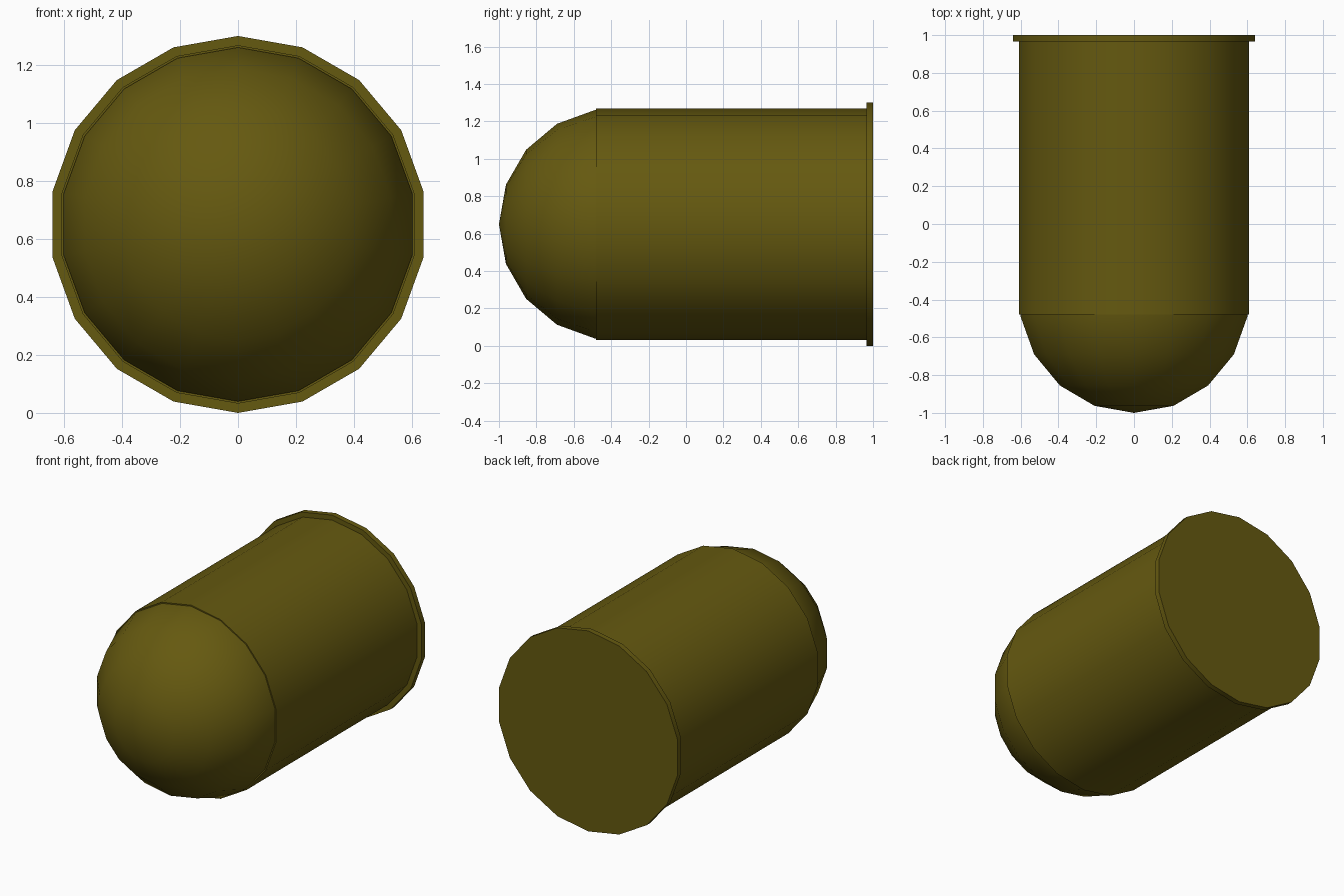
import bpy, bmesh, math

if "Cube" in bpy.data.objects:
    bpy.data.objects.remove(bpy.data.objects["Cube"])

SIDES = 18
AXIS_Z = 0.65

mat = bpy.data.materials.new("olive_paint")
mat.diffuse_color = (0.13, 0.10, 0.005, 1)
mat.use_nodes = True
mat.node_tree.nodes["Principled BSDF"].inputs["Base Color"].default_value = mat.diffuse_color


def lathe(name, profile):
    """Revolve (radius, y) points around the horizontal y axis; radius 0 ends are poles."""
    bm = bmesh.new()
    rings = []
    for r, y in profile:
        count = SIDES if r > 0 else 1
        rings.append([bm.verts.new((r * math.sin(2 * math.pi * i / SIDES), y,
                                    r * math.cos(2 * math.pi * i / SIDES)))
                      for i in range(count)])
    for a, b in zip(rings, rings[1:]):
        for i in range(SIDES):
            j = (i + 1) % SIDES
            if len(a) == 1:
                bm.faces.new((a[0], b[i], b[j]))
            elif len(b) == 1:
                bm.faces.new((a[i], a[j], b[0]))
            else:
                bm.faces.new((a[i], a[j], b[j], b[i]))
    # flat caps on open ends
    for ring in (rings[0], rings[-1]):
        if len(ring) > 1:
            bm.faces.new(ring)
    bmesh.ops.recalc_face_normals(bm, faces=bm.faces)
    mesh = bpy.data.meshes.new(name)
    bm.to_mesh(mesh)
    bm.free()
    mesh.materials.append(mat)
    obj = bpy.data.objects.new(name, mesh)
    obj.location.z = AXIS_Z
    bpy.context.collection.objects.link(obj)
    bpy.ops.object.select_all(action='DESELECT')
    obj.select_set(True)
    bpy.context.view_layer.objects.active = obj
    bpy.ops.object.shade_smooth_by_angle(angle=math.radians(35))
    return obj


# straight casing
lathe("casing", [(0.618, -0.48), (0.618, 0.98)])

# base rim
lathe("base_rim", [(0.65, 0.965), (0.65, 1.0)])

# rounded nose: sphere of 20 degree bands, its back half hidden in the casing
R, CY = 0.62, -0.38
nose = [(R * math.sin(math.radians(t)) if t else 0, CY - R * math.cos(math.radians(t)))
        for t in range(0, 101, 20)]
lathe("nose", nose)
